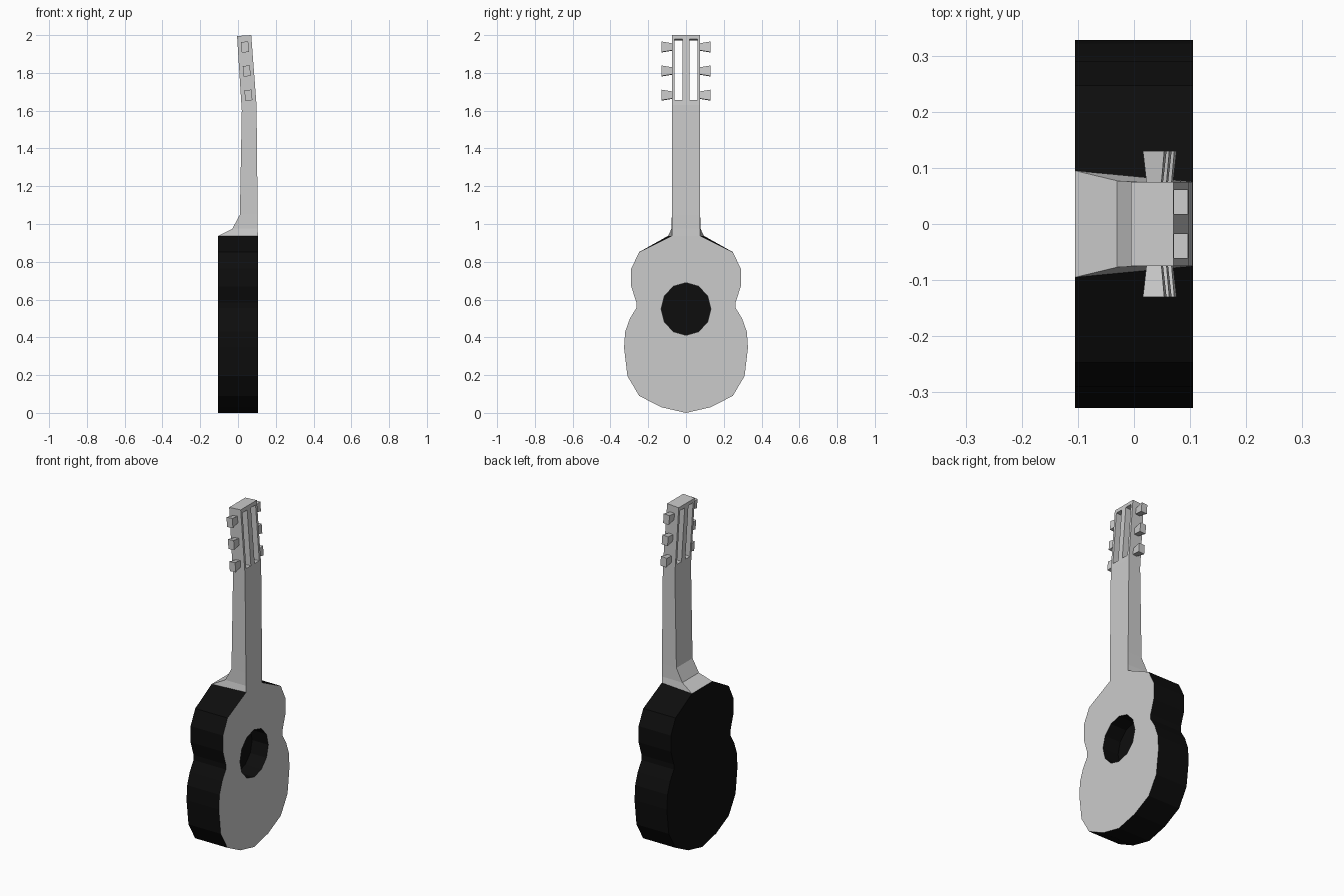
import bpy, bmesh, math
from mathutils import Matrix, Vector

if "Cube" in bpy.data.objects:
    bpy.data.objects.remove(bpy.data.objects["Cube"])

TILT = -math.atan2(0.028, 0.37)   # headstock leans back


def make_object(name, bm):
    bmesh.ops.recalc_face_normals(bm, faces=bm.faces)
    mesh = bpy.data.meshes.new(name)
    bm.to_mesh(mesh)
    bm.free()
    ob = bpy.data.objects.new(name, mesh)
    bpy.context.collection.objects.link(ob)
    return ob


def loft(name, rings):
    """Join equal rings of points into a closed solid."""
    bm = bmesh.new()
    rows = [[bm.verts.new(p) for p in ring] for ring in rings]
    n = len(rows[0])
    for a, b in zip(rows, rows[1:]):
        for i in range(n):
            j = (i + 1) % n
            bm.faces.new((a[i], a[j], b[j], b[i]))
    bm.faces.new(rows[0])
    bm.faces.new(rows[-1])
    return make_object(name, bm)


def cut(target, cutter):
    mod = target.modifiers.new("cut", 'BOOLEAN')
    mod.operation = 'DIFFERENCE'
    mod.solver = 'EXACT'
    mod.object = cutter
    cutter.hide_render = True
    bpy.context.view_layer.objects.active = target
    bpy.ops.object.modifier_apply(modifier=mod.name)
    bpy.data.objects.remove(cutter)


# Body: half outline in (y, z), mirrored; the shoulder is wider at the back
half = [(0.13, 0.03), (0.248, 0.09), (0.31, 0.195), (0.328, 0.345),
        (0.322, 0.43), (0.297, 0.50), (0.263, 0.555), (0.263, 0.585),
        (0.29, 0.67), (0.29, 0.765), (0.247, 0.852)]


def outline(x, shoulder):
    side = half + [(shoulder, 0.937)]
    pts = [(0, 0)] + side + [(-y, z) for y, z in reversed(side)]
    return [(x, y, z) for y, z in pts]


body = loft("body", [outline(-0.105, 0.095), outline(0.105, 0.075)])

# Sound hole: twelve-sided pocket
hole = [(0.132 * math.sin(i * math.pi / 6), 0.55 + 0.139 * math.cos(i * math.pi / 6))
        for i in range(12)]
cut(body, loft("hole_cutter", [[(x, y, z) for y, z in hole] for x in (0.0, 0.2)]))

# Grey front board, black sides, back and hole
black = bpy.data.materials.new("black")
black.diffuse_color = (0.004, 0.004, 0.004, 1)
black.use_nodes = True
black.node_tree.nodes["Principled BSDF"].inputs["Base Color"].default_value = black.diffuse_color
body.data.materials.append(None)
body.data.materials.append(black)
for p in body.data.polygons:
    p.material_index = 0 if p.normal.x > 0.9 and p.center.x > 0.1 else 1

# Neck, heel and headstock: (back x, back z, back half width, front x, front z)
sections = [(-0.105, 0.937, 0.095, 0.105, 0.937),
            (-0.03, 0.975, 0.077, 0.104, 0.975),
            (0.01, 1.05, 0.075, 0.104, 1.05),
            (0.02, 1.60, 0.075, 0.098, 1.63),
            (-0.005, 1.995, 0.075, 0.07, 2.0)]
neck = loft("neck", [[(bx, -w, bz), (bx, w, bz), (fx, 0.075, fz), (fx, -0.075, fz)]
                     for bx, bz, w, fx, fz in sections])

# Headstock slots
for s in (-1, 1):
    bm = bmesh.new()
    m = (Matrix.Translation((0.05, s * 0.039, 1.815)) @ Matrix.Rotation(TILT, 4, 'Y')
         @ Matrix.Diagonal((0.4, 0.043, 0.322, 1)))
    bmesh.ops.create_cube(bm, size=1, matrix=m)
    cut(neck, make_object("slot_cutter", bm))

# Tuning pegs: flared blocks, three on each side
for s in (-1, 1):
    for i, (x, z) in enumerate([(0.055, 1.682), (0.046, 1.81), (0.037, 1.937)]):
        rings = []
        for y, hx, hz in ((0.07, 0.013, 0.018), (0.13, 0.019, 0.028)):
            ring = []
            for a, b in ((-1, -1), (1, -1), (1, 1), (-1, 1)):
                v = Matrix.Rotation(TILT, 3, 'Y') @ Vector((a * hx, s * y, b * hz))
                ring.append(v + Vector((x, 0, z)))
            rings.append(ring)
        loft(f"tuning_peg_{'left' if s < 0 else 'right'}_{i + 1}", rings)
